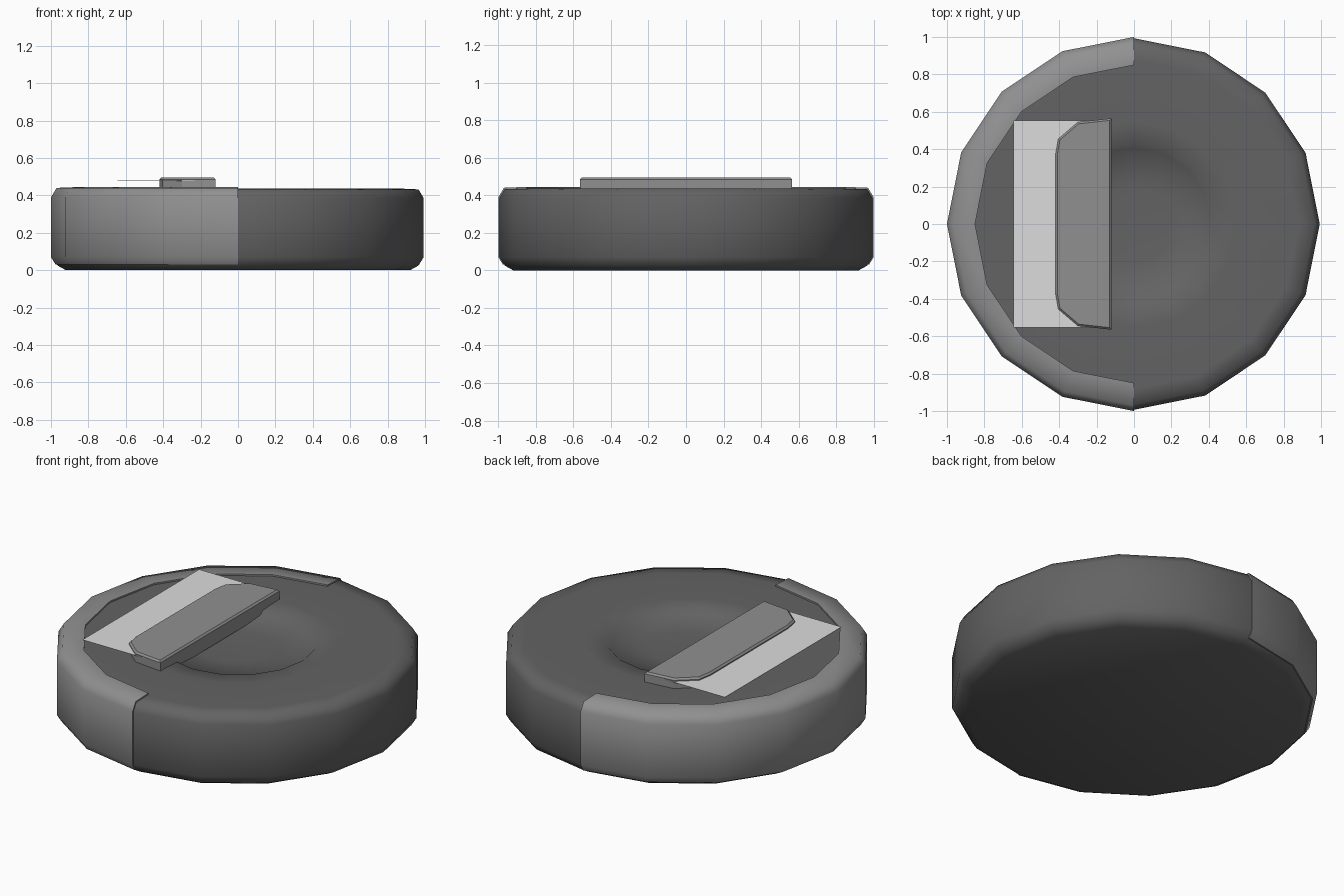
import bpy, bmesh, math

cube = bpy.data.objects.get("Cube")
if cube:
    bpy.data.objects.remove(cube, do_unlink=True)

SIDES = 16


def material(name, value):
    m = bpy.data.materials.new(name)
    m.use_nodes = True
    colour = (value, value, value, 1)
    m.diffuse_color = colour
    bsdf = m.node_tree.nodes["Principled BSDF"]
    bsdf.inputs["Base Color"].default_value = colour
    bsdf.inputs["Roughness"].default_value = 0.7
    return m


dark_grey = material("dark grey", 0.125)
mid_grey = material("mid grey", 0.28)
pale_grey = material("pale grey", 0.72)


def finish(name, bm, mat, smooth_angle=None):
    bmesh.ops.recalc_face_normals(bm, faces=bm.faces)
    mesh = bpy.data.meshes.new(name)
    bm.to_mesh(mesh)
    bm.free()
    mesh.materials.append(mat)
    obj = bpy.data.objects.new(name, mesh)
    bpy.context.collection.objects.link(obj)
    if smooth_angle:
        bpy.ops.object.select_all(action="DESELECT")
        obj.select_set(True)
        bpy.context.view_layer.objects.active = obj
        bpy.ops.object.shade_smooth_by_angle(angle=math.radians(smooth_angle))
    return obj


def ring(bm, angle, profile):
    return [bm.verts.new((r * math.cos(angle), r * math.sin(angle), z)) for r, z in profile]


def bridge(bm, a, b, closed):
    n = len(a)
    for i in range(n if closed else n - 1):
        j = (i + 1) % n
        bm.faces.new((a[i], a[j], b[j], b[i]))


# Round body with rounded rims and a shallow dish in the top
bm = bmesh.new()
profile = [(0.92, 0), (0.965, 0.025), (0.993, 0.07), (0.993, 0.385), (0.965, 0.432),
           (0.88, 0.436), (0.55, 0.436), (0.43, 0.43), (0.41, 0.41), (0.2, 0.395)]
rings = [ring(bm, math.tau * i / SIDES, profile) for i in range(SIDES)]
for i in range(SIDES):
    bridge(bm, rings[i], rings[(i + 1) % SIDES], False)
bm.faces.new([r[0] for r in rings])
bm.faces.new([r[-1] for r in rings])
finish("body", bm, dark_grey, 58)

# Half wrap-around band on the right side
bm = bmesh.new()
profile = [(0.95, 0.03), (0.975, 0.03), (1.0, 0.07), (1.0, 0.39), (0.97, 0.44),
           (0.85, 0.445), (0.85, 0.42), (0.95, 0.42)]
rings = [ring(bm, math.pi / 2 + math.tau * i / SIDES, profile) for i in range(SIDES // 2 + 1)]
for a, b in zip(rings, rings[1:]):
    bridge(bm, a, b, True)
bm.faces.new(rings[0])
bm.faces.new(rings[-1])
finish("side_band", bm, mid_grey, 58)

# Raised tab with clipped corners, sunk into the body
half = [(-0.12, 0.565), (-0.3, 0.545), (-0.405, 0.455), (-0.42, 0.37)]
outline = half + [(x, -y) for x, y in reversed(half)]
bm = bmesh.new()
face = bm.faces.new([bm.verts.new((x, y, 0.4)) for x, y in outline])
top = bmesh.ops.extrude_face_region(bm, geom=[face])["geom"]
bmesh.ops.translate(bm, vec=(0, 0, 0.095), verts=[g for g in top if isinstance(g, bmesh.types.BMVert)])
rim = [e for e in bm.edges if all(v.co.z > 0.45 for v in e.verts)]
bmesh.ops.bevel(bm, geom=rim, offset=0.01, segments=1, affect="EDGES")
finish("raised_tab", bm, mid_grey)

# Thin label sheet passing under the top of the tab
bm = bmesh.new()
bmesh.ops.create_cube(bm, size=1)
bmesh.ops.scale(bm, vec=(0.51, 1.105, 0.002), verts=bm.verts)
bmesh.ops.translate(bm, vec=(-0.39, 0, 0.478), verts=bm.verts)
finish("label_sheet", bm, pale_grey)
